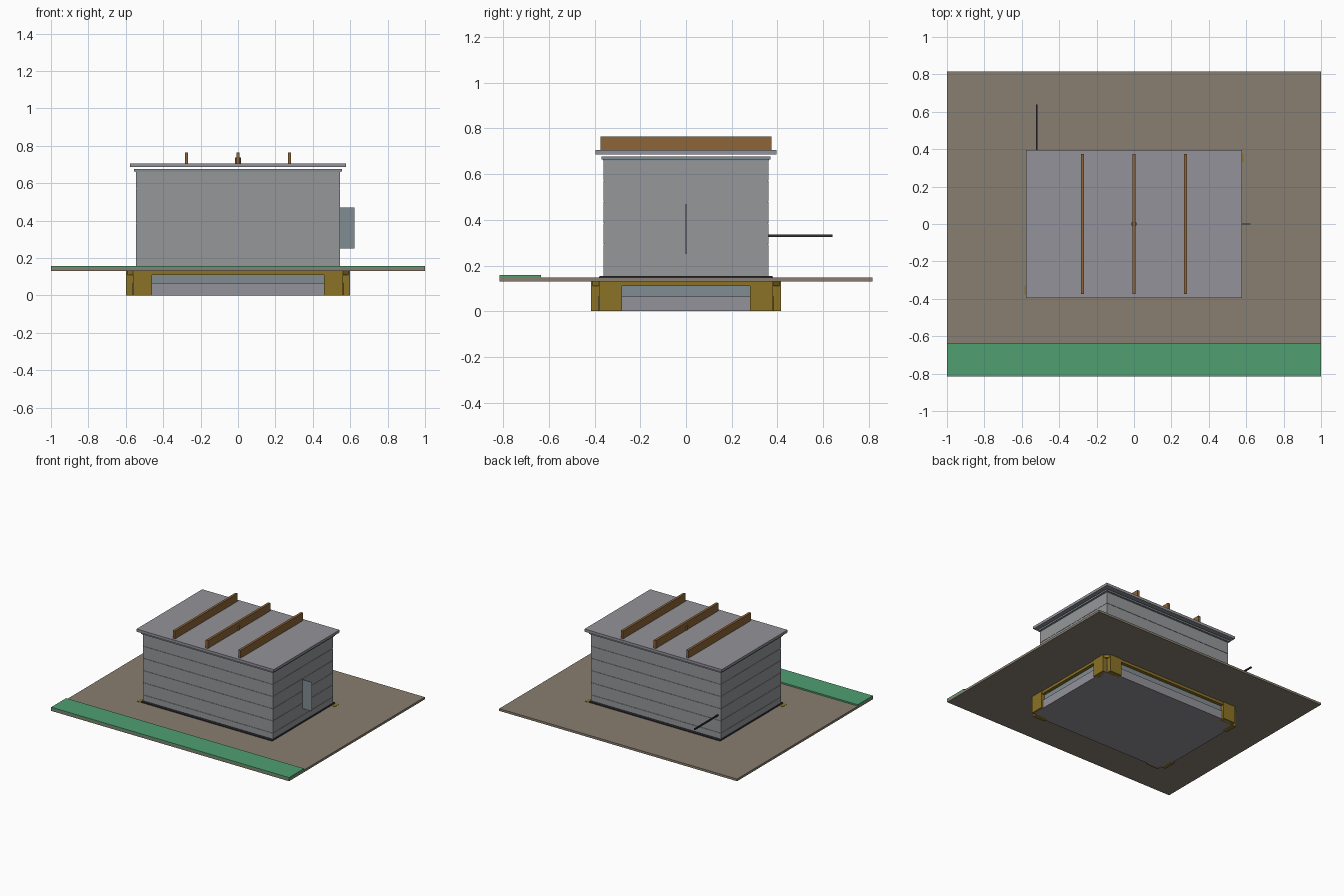
import bpy, bmesh

if "Cube" in bpy.data.objects:
    bpy.data.objects.remove(bpy.data.objects["Cube"])

def material(name, rgb):
    m = bpy.data.materials.new(name)
    m.diffuse_color = (*rgb, 1)
    m.use_nodes = True
    m.node_tree.nodes["Principled BSDF"].inputs["Base Color"].default_value = m.diffuse_color
    return m

EARTH = material("earth", (0.25, 0.21, 0.16))
GREEN = material("green", (0.08, 0.35, 0.17))
WOOD = material("wood", (0.27, 0.13, 0.04))
GOLD = material("ochre", (0.26, 0.17, 0.02))
WALL = material("wall_grey", (0.30, 0.31, 0.32))
ROOF = material("roof_grey", (0.29, 0.29, 0.32))
BLUE = material("blue_grey", (0.22, 0.27, 0.29))
DARK = material("dark_grey", (0.03, 0.03, 0.04))

def prism(name, pts, z0, z1, mat):
    """Extrude a plan outline from z0 to z1."""
    bm = bmesh.new()
    f = bm.faces.new([bm.verts.new((x, y, z0)) for x, y in pts])
    top = bmesh.ops.extrude_face_region(bm, geom=[f])["geom"]
    bmesh.ops.translate(bm, vec=(0, 0, z1 - z0),
                        verts=[v for v in top if isinstance(v, bmesh.types.BMVert)])
    bmesh.ops.recalc_face_normals(bm, faces=bm.faces)
    me = bpy.data.meshes.new(name)
    bm.to_mesh(me)
    bm.free()
    me.materials.append(mat)
    ob = bpy.data.objects.new(name, me)
    bpy.context.collection.objects.link(ob)
    return ob

def box(name, x0, x1, y0, y1, z0, z1, mat):
    return prism(name, [(x0, y0), (x1, y0), (x1, y1), (x0, y1)], z0, z1, mat)

def slab(name, hx, hy, z0, z1, mat, c=0.0):
    """Centred slab, optionally with cut corners."""
    if not c:
        return box(name, -hx, hx, -hy, hy, z0, z1, mat)
    pts = [(hx - c, -hy), (hx, c - hy), (hx, hy - c), (hx - c, hy),
           (c - hx, hy), (-hx, hy - c), (-hx, c - hy), (c - hx, -hy)]
    return prism(name, pts, z0, z1, mat)

# Ground sheet and the green strip along its front
slab("ground_sheet", 1, 0.815, 0.13, 0.147, EARTH)
box("green_strip", -1, 1, -0.815, -0.635, 0.147, 0.158, GREEN)

# Stepped foundation with cut corners
slab("foundation_lower", 0.585, 0.40, 0, 0.065, ROOF, 0.04)
slab("foundation_upper", 0.57, 0.385, 0.065, 0.11, BLUE, 0.03)
slab("foundation_cap", 0.595, 0.41, 0.11, 0.13, GOLD, 0.035)

# Corner blocks, a pair at every corner
for sx in (-1, 1):
    for sy in (-1, 1):
        box("corner_block_long", *sorted((sx * 0.46, sx * 0.562)),
            *sorted((sy * 0.375, sy * 0.415)), 0, 0.13, GOLD)
        box("corner_block_short", *sorted((sx * 0.56, sx * 0.6)),
            *sorted((sy * 0.28, sy * 0.38)), 0, 0.13, GOLD)
for s in (-1, 1):
    box("corner_tab", *sorted((s * 0.555, s * 0.585)),
        *sorted((s * 0.33, s * 0.38)), 0.147, 0.149, GOLD)

# Walls: recessed core with stacked boards separated by fine grooves
slab("sill", 0.552, 0.378, 0.147, 0.154, DARK)
slab("wall_core", 0.542, 0.357, 0.154, 0.66, WALL)
joints = [0.154, 0.20, 0.293, 0.385, 0.478, 0.57, 0.66]
for a, b in zip(joints, joints[1:]):
    slab("wall_board", 0.545, 0.36, a + 0.001, b - 0.001, WALL)

# Trim below the roof, then the roof sheet
slab("wall_head", 0.548, 0.363, 0.66, 0.664, BLUE)
slab("top_trim", 0.555, 0.37, 0.663, 0.676, BLUE)
slab("roof_sheet", 0.577, 0.395, 0.685, 0.705, ROOF)

# Roof beams and the small centre peg
for x in (-0.275, 0, 0.275):
    box("roof_beam", x - 0.009, x + 0.009, -0.375, 0.375, 0.705, 0.765, WOOD)
bpy.ops.mesh.primitive_cylinder_add(vertices=16, radius=0.015, depth=0.035,
                                    location=(0, 0, 0.7195))
peg = bpy.context.object
peg.name = "centre_peg"
peg.data.materials.append(WOOD)

# Side fin and rear rod
box("side_fin", 0.54, 0.622, -0.002, 0.002, 0.25, 0.47, BLUE)
box("rear_rod", -0.525, -0.515, 0.355, 0.64, 0.325, 0.335, DARK)
